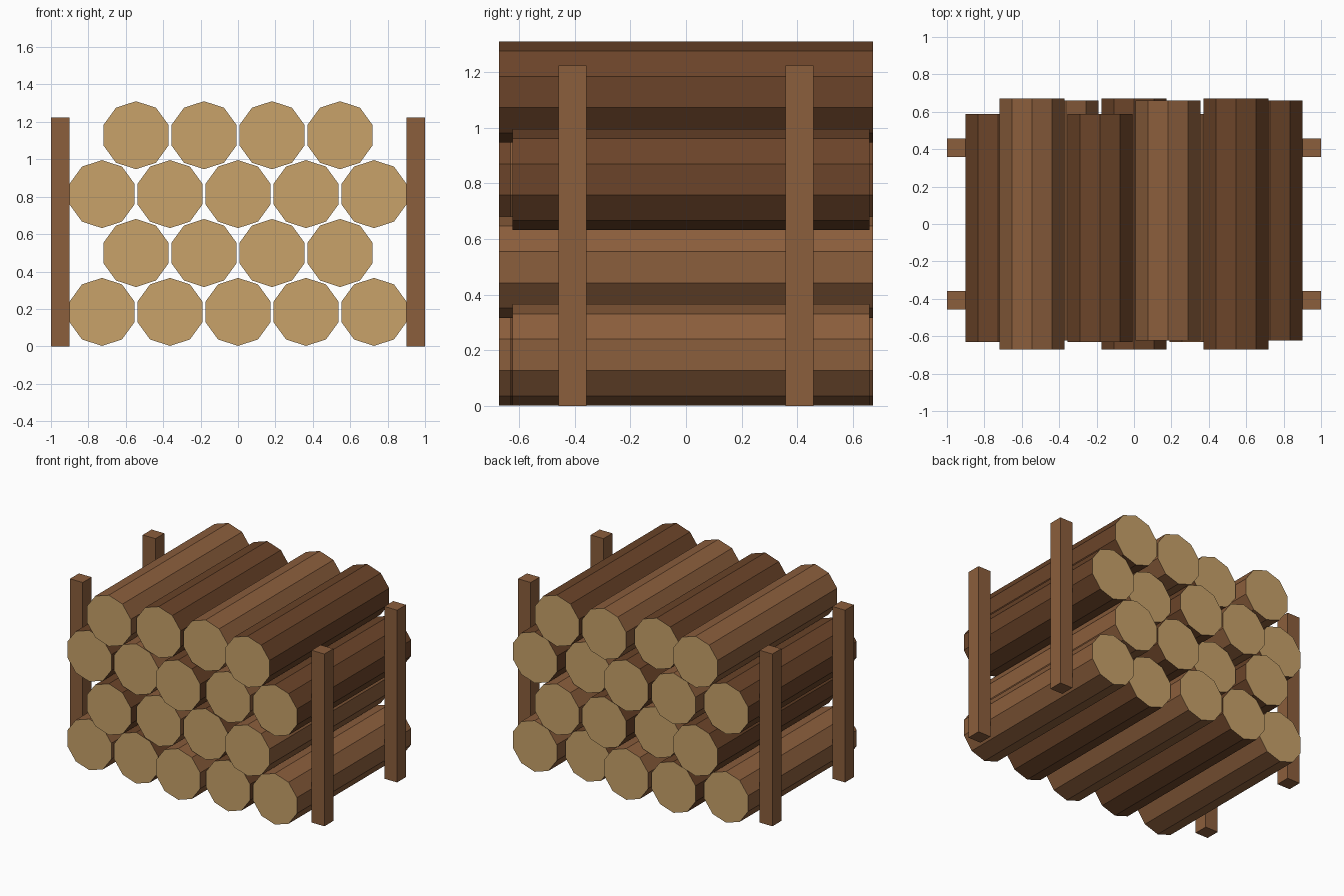
import bpy, bmesh, math
from mathutils import Vector

if "Cube" in bpy.data.objects:
    bpy.data.objects.remove(bpy.data.objects["Cube"])


def material(name, hex_code):
    def lin(c):
        c /= 255
        return c / 12.92 if c <= 0.04045 else ((c + 0.055) / 1.055) ** 2.4
    m = bpy.data.materials.new(name)
    m.diffuse_color = [lin(int(hex_code[i:i + 2], 16)) for i in (0, 2, 4)] + [1]
    m.use_nodes = True
    m.node_tree.nodes["Principled BSDF"].inputs["Base Color"].default_value = m.diffuse_color
    return m


light_bark = material("light_bark", "8B5E3C")
dark_bark = material("dark_bark", "6B4429")
cut_wood = material("cut_wood", "C8A26A")


def add_object(name, bm, mats):
    bmesh.ops.recalc_face_normals(bm, faces=bm.faces)
    me = bpy.data.meshes.new(name)
    bm.to_mesh(me)
    bm.free()
    for m in mats:
        me.materials.append(m)
    ob = bpy.data.objects.new(name, me)
    bpy.context.collection.objects.link(ob)
    return ob


def log(name, x, y, z, length, bark):
    """Ten-sided log lying along y, with pale cut ends."""
    bm = bmesh.new()
    ring = [bm.verts.new((RADIUS * math.cos(a), -length / 2, RADIUS * math.sin(a)))
            for a in (math.pi / 2 + k * math.tau / 10 for k in range(10))]
    cap = bm.faces.new(ring)
    ext = bmesh.ops.extrude_face_region(bm, geom=[cap], use_keep_orig=True)
    verts = [g for g in ext["geom"] if isinstance(g, bmesh.types.BMVert)]
    bmesh.ops.translate(bm, verts=verts, vec=(0, length, 0))
    bm.normal_update()
    for f in bm.faces:
        f.material_index = 1 if abs(f.normal.y) > 0.9 else 0
    add_object(name, bm, [bark, cut_wood]).location = (x, y, z)


def post(name, x, y):
    bm = bmesh.new()
    bmesh.ops.create_cube(bm, size=1)
    bmesh.ops.scale(bm, vec=Vector((0.1, 0.1, 1.224)), verts=bm.verts)
    add_object(name, bm, [light_bark]).location = (x, y, 0.612)


# Stacked logs: rows of five and four, three repeating lengths, alternating bark
RADIUS = 0.1818
SPACING = 2 * RADIUS
SIZES = [(-0.021, 1.219), (0.018, 1.283), (0.0, 1.343)]  # y centre, length
n = 0
for row, count in enumerate((5, 4, 5, 4)):
    for i in range(count):
        y, length = SIZES[n % 3]
        log(f"log_{row + 1}_{i + 1}", (i - (count - 1) / 2) * SPACING, y,
            0.184 + row * SPACING * math.sin(math.pi / 3), length,
            dark_bark if n % 2 else light_bark)
        n += 1

# Four upright posts holding the stack
for side, sx in (("left", -1), ("right", 1)):
    for end, sy in (("front", -1), ("back", 1)):
        post(f"{end}_{side}_post", sx * 0.95, sy * 0.408)
